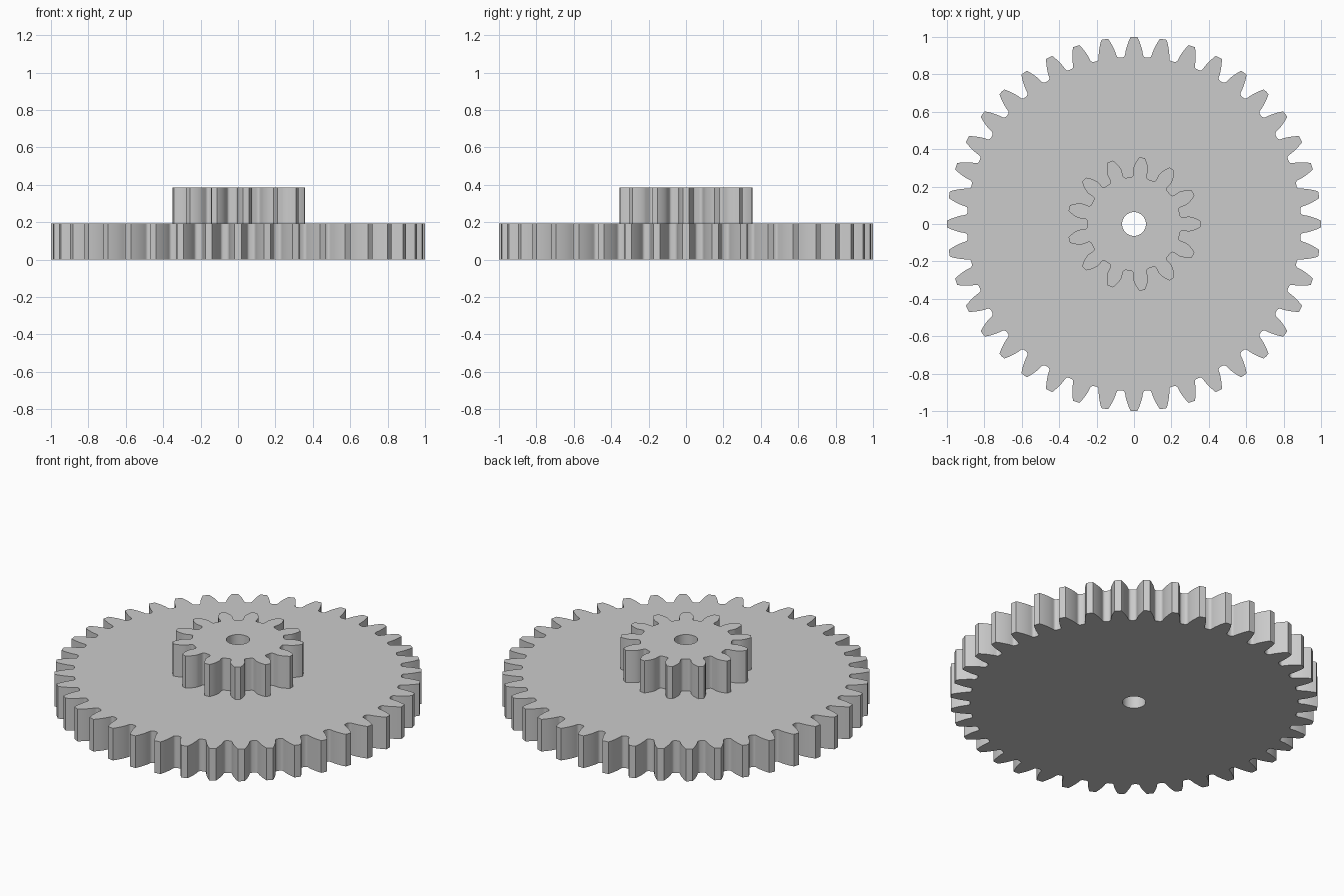
import bpy
import bmesh
from math import acos, cos, pi, radians, sin, tan

cube = bpy.data.objects.get("Cube")
if cube:
    bpy.data.objects.remove(cube, do_unlink=True)

MODULE = 1 / 21          # tooth size shared by both gears
PRESSURE = radians(20)
HOLE_RADIUS = 0.064
THICKNESS = 0.193

grey = bpy.data.materials.new("light grey")
grey.use_nodes = True
grey.diffuse_color = (0.6, 0.6, 0.6, 1)
grey.node_tree.nodes["Principled BSDF"].inputs["Base Color"].default_value = grey.diffuse_color


def inv(angle):
    return tan(angle) - angle


def half_tooth(teeth):
    """Polar points (angle, radius) from the tip centre to the valley centre."""
    pitch = MODULE * teeth / 2
    base, tip, root = pitch * cos(PRESSURE), pitch + MODULE, pitch - 1.25 * MODULE
    fillet = 0.36 * MODULE
    half = pi / (2 * teeth) + inv(PRESSURE)

    def flank_angle(r):
        return half - inv(acos(min(1, base / r)))

    # involute flank
    start, steps = max(base, root + fillet), 8
    radii = [tip + (start - tip) * i / steps for i in range(steps + 1)]
    points = [(0, tip)] + [(flank_angle(r), r) for r in radii]
    # rounded root corner
    a, b = flank_angle(root + fillet), half
    c = half + fillet / root
    for i in range(0 if start > root + fillet else 1, 6):
        t = i / 5
        angle = a * (1 - t) ** 2 + 2 * b * t * (1 - t) + c * t * t
        points.append((angle, root + fillet * (1 - t) ** 2))
    points.append((pi / teeth, root))
    return points


def gear_outline(teeth):
    half = half_tooth(teeth)
    tooth = [(-a, r) for a, r in reversed(half[1:])] + half[:-1]
    return [(r * cos(a + 2 * pi * k / teeth), r * sin(a + 2 * pi * k / teeth))
            for k in range(teeth) for a, r in tooth]


def make_gear(name, teeth, bottom):
    # filled outline with the axle hole, extruded to a slab
    curve = bpy.data.curves.new(name + "_profile", "CURVE")
    curve.dimensions = "2D"
    curve.fill_mode = "BOTH"
    curve.extrude = THICKNESS / 2
    hole = [(HOLE_RADIUS * cos(2 * pi * i / 48), HOLE_RADIUS * sin(2 * pi * i / 48))
            for i in range(48)]
    for outline in (gear_outline(teeth), hole):
        spline = curve.splines.new("POLY")
        spline.points.add(len(outline) - 1)
        for point, (x, y) in zip(spline.points, outline):
            point.co = (x, y, 0, 1)
        spline.use_cyclic_u = True
    helper = bpy.data.objects.new(name + "_profile", curve)
    mesh = bpy.data.meshes.new_from_object(helper)
    bpy.data.objects.remove(helper)
    bpy.data.curves.remove(curve)

    # weld caps to walls
    bm = bmesh.new()
    bm.from_mesh(mesh)
    bmesh.ops.remove_doubles(bm, verts=bm.verts, dist=1e-5)
    bmesh.ops.translate(bm, verts=bm.verts, vec=(0, 0, bottom + THICKNESS / 2))
    bmesh.ops.recalc_face_normals(bm, faces=bm.faces)
    bm.to_mesh(mesh)
    bm.free()

    mesh.name = name
    mesh.materials.clear()
    mesh.materials.append(grey)
    gear = bpy.data.objects.new(name, mesh)
    bpy.context.collection.objects.link(gear)
    bpy.ops.object.select_all(action="DESELECT")
    gear.select_set(True)
    bpy.context.view_layer.objects.active = gear
    bpy.ops.object.shade_smooth_by_angle(angle=radians(30))


make_gear("large_gear", 40, 0)
make_gear("small_gear", 13, THICKNESS)
